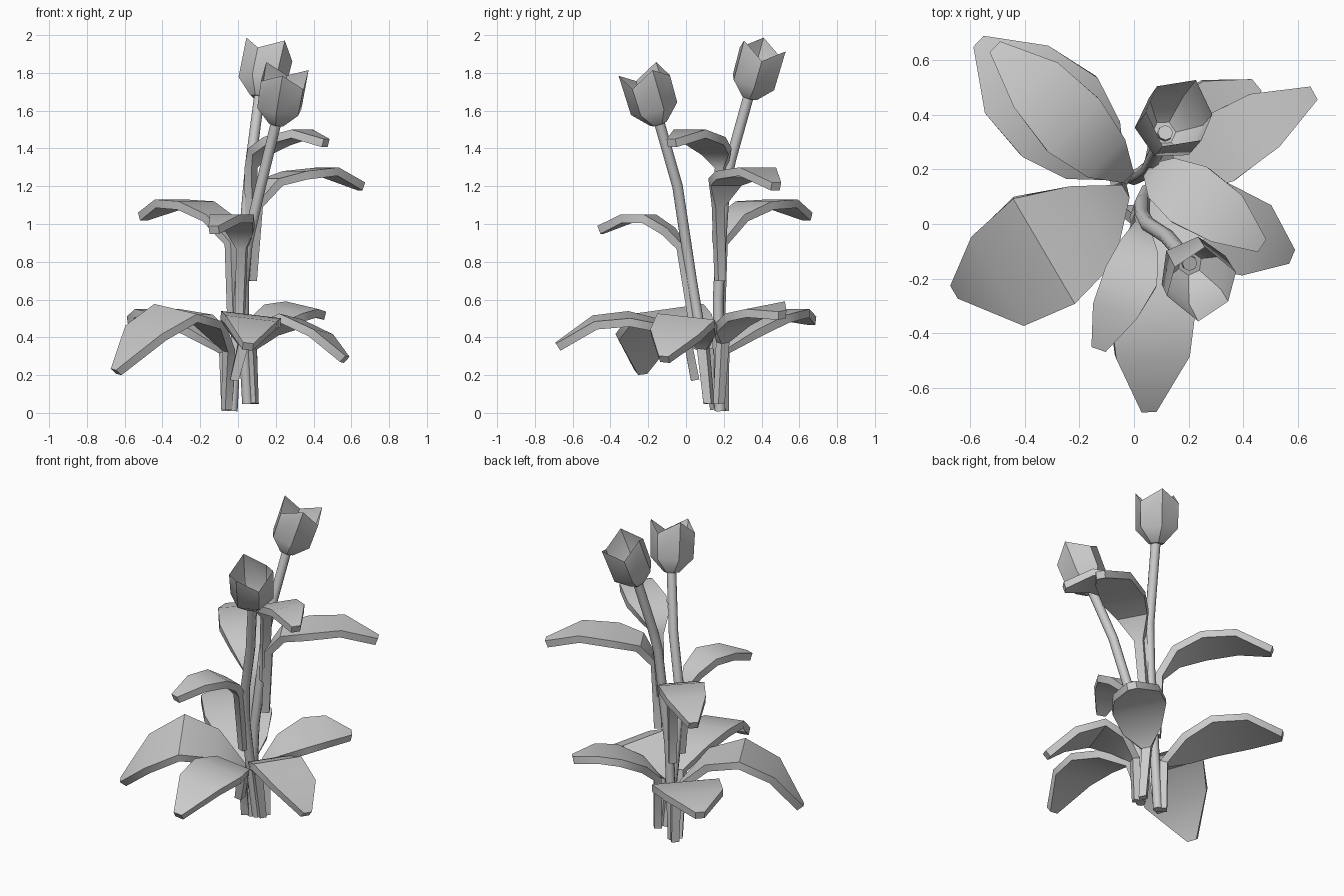
import bpy, bmesh, math
from mathutils import Vector

if "Cube" in bpy.data.objects:
    bpy.data.objects.remove(bpy.data.objects["Cube"])


def finish(bm, name, angle):
    bmesh.ops.recalc_face_normals(bm, faces=bm.faces)
    me = bpy.data.meshes.new(name)
    bm.to_mesh(me)
    bm.free()
    ob = bpy.data.objects.new(name, me)
    bpy.context.collection.objects.link(ob)
    bpy.ops.object.select_all(action='DESELECT')
    ob.select_set(True)
    bpy.context.view_layer.objects.active = ob
    bpy.ops.object.shade_smooth_by_angle(angle=math.radians(angle))
    return ob


def loft(bm, rings, cap_start=True, cap_end=True):
    rows = [[bm.verts.new(p) for p in r] for r in rings]
    n = len(rows[0])
    for a, b in zip(rows, rows[1:]):
        for i in range(n):
            bm.faces.new((a[i], a[(i + 1) % n], b[(i + 1) % n], b[i]))
    if cap_start:
        bm.faces.new(rows[0])
    if cap_end:
        bm.faces.new(rows[-1])


def tangent(pts, i):
    return (pts[min(i + 1, len(pts) - 1)] - pts[max(i - 1, 0)]).normalized()


# Leaf: thick flat blade that narrows into a stalk, following a bent path
def leaf(name, width, roll, path, thick=0.045):
    pts = [Vector(p) for p in path]
    d = pts[-1] - pts[1]
    side = Vector((d.y, -d.x, 0)).normalized()
    side = (side + Vector((0, 0, roll))).normalized()
    widths = [0.045, 0.055, 0.72 * width, width, 0.85 * width, 0.055]
    rings = []
    for i, (p, w) in enumerate(zip(pts, widths)):
        down = -side.cross(tangent(pts, i)).normalized() * thick
        s = side * w / 2
        rings.append([p - s, p + s, p + s + down, p - s + down])
    bm = bmesh.new()
    loft(bm, rings)
    finish(bm, name, 35)


# Stem: eight-sided tube along a path
def stem(name, path, r=0.028, sides=8):
    pts = [Vector(p) for p in path]
    rings = []
    for i, p in enumerate(pts):
        t = tangent(pts, i)
        u = Vector((0, 1, 0)).cross(t).normalized()
        v = t.cross(u)
        rings.append([p + r * (u * math.cos(k * math.tau / sides) + v * math.sin(k * math.tau / sides))
                      for k in range(sides)])
    bm = bmesh.new()
    loft(bm, rings)
    finish(bm, name, 50)


# Flower: open six-sided cup with a zigzag rim, tilted along its axis
def flower(name, base, top, phase):
    base = Vector(base)
    axis = (Vector(top) - base).normalized()
    u = Vector((0, 1, 0)).cross(axis).normalized()
    v = axis.cross(u)
    rings = []
    for r, lo, hi in ((0.045, 0, 0), (0.128, 0.085, 0.085), (0.132, 0.235, 0.305)):
        ring = []
        for k in range(6):
            a = math.radians(phase + 60 * k)
            ring.append(base + axis * (lo if k % 2 else hi) + r * (u * math.cos(a) + v * math.sin(a)))
        rings.append(ring)
    bm = bmesh.new()
    loft(bm, rings, cap_end=False)
    finish(bm, name, 40)


stem("front_stem", [(.05, .12, .05), (.03, .08, .4), (.03, .03, .7), (.05, 0, .9),
                    (.12, -.045, 1.2), (.205, -.145, 1.55)])
stem("back_stem", [(-.03, .18, .01), (0, .17, .6), (.03, .185, .9), (.055, .205, 1.2),
                   (.07, .24, 1.35), (.115, .335, 1.69)])
flower("front_flower", (.205, -.145, 1.53), (.25, -.225, 1.8), 25)
flower("back_flower", (.11, .335, 1.67), (.165, .405, 1.92), 62)

# Lower ring of broad leaves
lower = [
    ("left", .45, .12, [(-.04, .17, .02), (-.03, .12, .34), (-.15, 0, .5),
                        (-.33, -.1, .55), (-.5, -.21, .44), (-.66, -.25, .23)]),
    ("front", .32, .12, [(-.02, .07, .18), (.03, .03, .38), (.05, -.12, .48),
                         (.07, -.3, .52), (.07, -.49, .5), (.055, -.69, .37)]),
    ("right", .33, .1, [(.06, .13, .05), (.05, .1, .35), (.15, .06, .46),
                        (.28, 0, .51), (.45, -.06, .43), (.58, -.12, .3)]),
    ("back_right", .32, -.15, [(.06, .16, .05), (.05, .18, .38), (.13, .23, .48),
                               (.24, .33, .55), (.34, .42, .57), (.45, .51, .54)]),
    ("back_left", .4, 0, [(-.04, .18, .01), (-.05, .18, .33), (-.15, .27, .44),
                          (-.27, .39, .52), (-.43, .53, .55), (-.57, .67, .51)]),
]
# Upper narrower leaves that peel off the stems
upper = [
    ("back_left", .27, 0, [(-.01, .16, .5), (-.02, .17, .9), (-.1, .24, 1.05),
                           (-.22, .36, 1.12), (-.36, .51, 1.13), (-.51, .65, 1.06)]),
    ("front", .2, 0, [(.02, .06, .5), (.03, 0, .88), (.02, -.08, .98),
                      (-.01, -.19, 1.05), (-.07, -.32, 1.05), (-.13, -.46, .99)]),
    ("right", .26, 0, [(.05, .17, .7), (.08, .16, 1.1), (.17, .2, 1.24),
                       (.3, .27, 1.28), (.48, .38, 1.3), (.66, .48, 1.22)]),
    ("top", .24, 0, [(.05, .18, .9), (.05, .2, 1.3), (.1, .17, 1.4),
                     (.2, .11, 1.46), (.34, .02, 1.5), (.47, -.08, 1.45)]),
]
for level, group in (("lower", lower), ("upper", upper)):
    for label, w, roll, path in group:
        leaf(f"{level}_leaf_{label}", w, roll, path)
